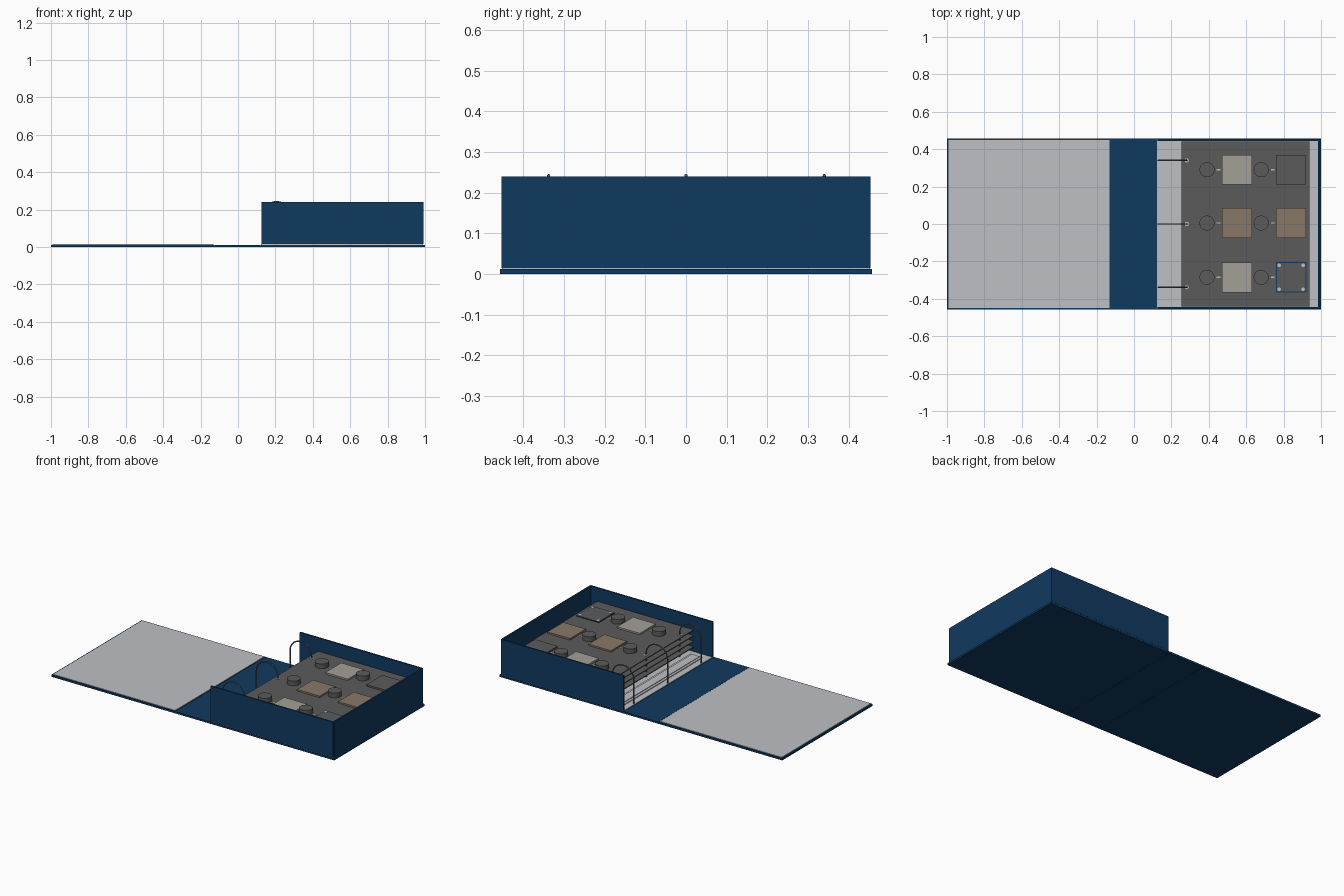
import bpy
import bmesh
from math import pi, cos, sin
from mathutils import Matrix, Vector

cube = bpy.data.objects.get("Cube")
if cube:
    bpy.data.objects.remove(cube, do_unlink=True)


def material(name, r, g, b):
    m = bpy.data.materials.new(name)
    m.use_nodes = True
    m.diffuse_color = (r, g, b, 1)
    m.node_tree.nodes["Principled BSDF"].inputs["Base Color"].default_value = (r, g, b, 1)
    return m


NAVY = material("navy cloth", 0.005, 0.042, 0.115)
PAPER = material("pale grey lining", 0.52, 0.53, 0.55)
BOARD = material("charcoal board", 0.105, 0.105, 0.105)
STONE = material("warm grey sample", 0.37, 0.35, 0.31)
BROWN = material("brown sample", 0.25, 0.19, 0.14)
METAL = material("dark steel", 0.12, 0.12, 0.13)


def finish(bm, name, mat):
    mesh = bpy.data.meshes.new(name)
    bm.to_mesh(mesh)
    bm.free()
    mesh.materials.append(mat)
    ob = bpy.data.objects.new(name, mesh)
    bpy.context.collection.objects.link(ob)
    return ob


def box(name, x, y, z, mat):
    """Box from (min, max) pairs along each axis."""
    bm = bmesh.new()
    size = [b - a for a, b in (x, y, z)]
    mid = Vector([(a + b) / 2 for a, b in (x, y, z)])
    bmesh.ops.create_cube(bm, size=1, matrix=Matrix.Translation(mid) @ Matrix.Diagonal((*size, 1)))
    return finish(bm, name, mat)


def slab(name, x, y, half, z, mat):
    return box(name, (x - half, x + half), (y - half, y + half), z, mat)


def disc(name, x, y, r, z0, z1, mat, sides=32):
    bm = bmesh.new()
    bmesh.ops.create_cone(bm, cap_ends=True, segments=sides, radius1=r, radius2=r,
                          depth=z1 - z0, matrix=Matrix.Translation((x, y, (z0 + z1) / 2)))
    for f in bm.faces:
        f.smooth = len(f.verts) == 4
    for e in bm.edges:
        e.smooth = all(f.smooth for f in e.link_faces)
    return finish(bm, name, mat)


def rod(name, points, radius, mat):
    curve = bpy.data.curves.new(name, "CURVE")
    curve.dimensions = "3D"
    curve.bevel_depth = radius
    curve.bevel_resolution = 2
    curve.use_fill_caps = True
    spline = curve.splines.new("POLY")
    spline.points.add(len(points) - 1)
    for p, co in zip(spline.points, points):
        p.co = (*co, 1)
    spline.use_smooth = True
    curve.materials.append(mat)
    ob = bpy.data.objects.new(name, curve)
    bpy.context.collection.objects.link(ob)


# Cover boards, spine and paper linings
W = 0.457
COVER = (0, 0.012)
LINING = (0.012, 0.015)
box("front_cover", (-1, -0.127), (-W, W), COVER, NAVY)
box("spine", (-0.125, 0.121), (-W, W), COVER, NAVY)
box("back_cover", (0.123, 1), (-W, W), COVER, NAVY)
for i, hinge in enumerate((-0.126, 0.122)):
    box(f"hinge_{i}", (hinge - 0.003, hinge + 0.003), (-W, W), (0.001, 0.009), NAVY)
box("front_cover_lining", (-0.991, -0.13), (-0.449, 0.449), LINING, PAPER)
box("case_lining", (0.124, 0.99), (-0.452, 0.452), LINING, PAPER)

# Case walls, open towards the spine
WALL = (0.015, 0.24)
for name, s in (("front_wall", -1), ("back_wall", 1)):
    box(name, (0.125, 0.991), tuple(sorted((s * 0.444, s * 0.454))), WALL, NAVY)
box("end_wall", (0.983, 0.993), (-0.444, 0.444), WALL, NAVY)

# Binder mechanism with three tall rings
box("ring_plate", (0.165, 0.25), (-0.4, 0.4), (0.015, 0.02), PAPER)
box("ring_plate_ridge", (0.18, 0.235), (-0.395, 0.395), (0.02, 0.024), PAPER)
RING_Y = (-0.338, 0, 0.34)
ring_mid, ring_r, leg_top = 0.206, 0.076, 0.166
for i, y in enumerate(RING_Y):
    arc = [(ring_mid - ring_r * cos(a), y, leg_top + ring_r * sin(a))
           for a in (pi * k / 20 for k in range(21))]
    path = [(ring_mid - ring_r, y, 0.016)] + arc + [(ring_mid + ring_r, y, 0.016)]
    rod(f"ring_{i}", path, 0.004, METAL)

# Stacked sample boards with pegs
ROWS = (0.29, 0.005, -0.285)
PEG_X = (0.39, 0.68)
PITCH, THICK = 0.036, 0.006
for level in range(4):
    z = 0.042 + level * PITCH
    top = z + THICK
    box(f"board_{level}", (0.255, 0.937), (-0.441, 0.441), (z, top), BOARD)
    peg_top = top + PITCH - THICK
    for r, y in enumerate(ROWS):
        for c, x in enumerate(PEG_X):
            disc(f"peg_{level}_{r}_{c}", x, y, 0.04, top, peg_top, BOARD)
for c, x in enumerate(PEG_X):
    for r, y in enumerate(ROWS):
        disc(f"foot_{r}_{c}", x, y, 0.04, 0.015, 0.042, BOARD)

# Hole collars around the rings
for i, y in enumerate(RING_Y):
    disc(f"hole_collar_{i}", ring_mid + ring_r, y, 0.011, top, top + 0.002, PAPER, 16)

# Sample tiles on the top board
TILES = ((STONE, BOARD), (BROWN, BROWN), (STONE, None))
for r, y in enumerate(ROWS):
    for c, (x, mat) in enumerate(zip((0.55, 0.84), TILES[r])):
        box(f"pointer_{r}_{c}", (x - 0.108, x - 0.088), (y - 0.003, y + 0.003),
            (top, top + 0.001), PAPER)
        if mat:
            slab(f"tile_{r}_{c}", x, y, 0.08, (top, top + 0.01), mat)
            continue
        # Framed tile with a pale stud in each corner
        slab("framed_tile_border", x, y, 0.081, (top, top + 0.003), NAVY)
        slab("framed_tile", x, y, 0.076, (top, top + 0.004), BOARD)
        for sx in (-1, 1):
            for sy in (-1, 1):
                disc(f"stud_{sx}_{sy}", x + sx * 0.064, y + sy * 0.064, 0.01,
                     top + 0.004, top + 0.006, PAPER, 16)
